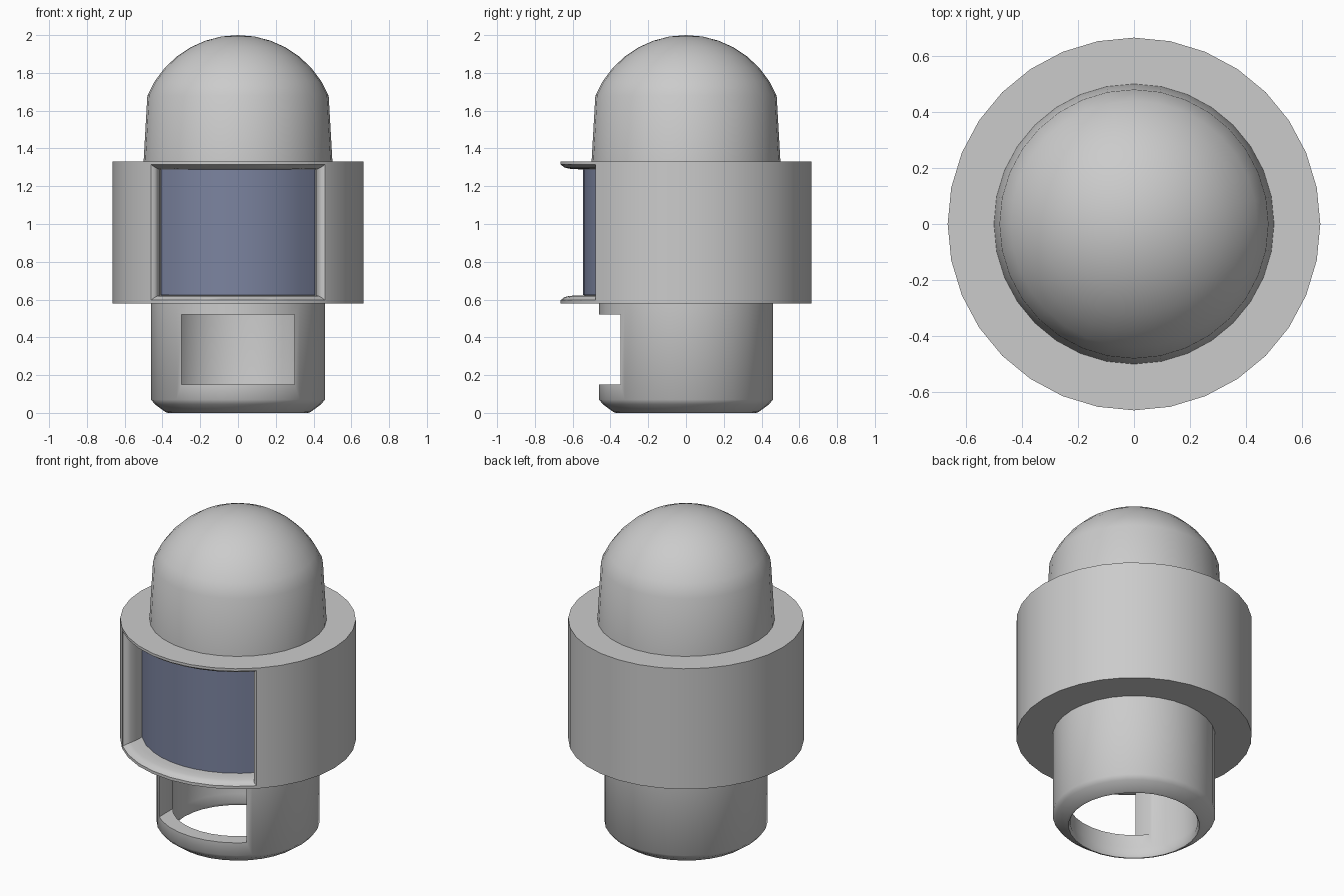
import bpy, bmesh, math

if "Cube" in bpy.data.objects:
    bpy.data.objects.remove(bpy.data.objects["Cube"])

SIDES = 32


def make_object(name, bm):
    bmesh.ops.recalc_face_normals(bm, faces=bm.faces)
    mesh = bpy.data.meshes.new(name)
    bm.to_mesh(mesh)
    bm.free()
    obj = bpy.data.objects.new(name, mesh)
    bpy.context.collection.objects.link(obj)
    return obj


def lathe(name, profile, closed=False):
    """Revolve (radius, z) points around z."""
    bm = bmesh.new()
    verts = [bm.verts.new((r, 0, z)) for r, z in profile]
    pairs = list(zip(verts, verts[1:]))
    if closed:
        pairs.append((verts[-1], verts[0]))
    edges = [bm.edges.new(p) for p in pairs]
    bmesh.ops.spin(bm, geom=verts + edges, cent=(0, 0, 0), axis=(0, 0, 1),
                   angle=math.tau, steps=SIDES)
    bmesh.ops.remove_doubles(bm, verts=bm.verts, dist=0.0005)
    return make_object(name, bm)


def curved_block(name, layers, z_mid, steps=10):
    """Curved front-facing block; each layer is (radius, half width, half height)."""
    bm = bmesh.new()
    rings = []
    for r, w, h in layers:
        xs = [w * (2 * i / steps - 1) for i in range(steps + 1)]
        outline = [(x, -h) for x in xs] + [(x, h) for x in reversed(xs)]
        rings.append([bm.verts.new((x, -math.sqrt(r * r - x * x), z_mid + z))
                      for x, z in outline])
    n = 2 * (steps + 1)
    for a, b in zip(rings, rings[1:]):
        for i in range(n):
            j = (i + 1) % n
            bm.faces.new((a[i], a[j], b[j], b[i]))
    for ring in (rings[0], rings[-1]):
        for i in range(steps):
            bm.faces.new((ring[i], ring[i + 1], ring[n - 2 - i], ring[n - 1 - i]))
    return make_object(name, bm)


def cut(obj, cutter):
    mod = obj.modifiers.new("opening", 'BOOLEAN')
    mod.operation = 'DIFFERENCE'
    mod.solver = 'EXACT'
    mod.object = cutter
    bpy.context.view_layer.objects.active = obj
    bpy.ops.object.modifier_apply(modifier=mod.name)
    bpy.data.objects.remove(cutter)


def smooth(obj, angle=42):
    bpy.ops.object.select_all(action='DESELECT')
    obj.select_set(True)
    bpy.context.view_layer.objects.active = obj
    bpy.ops.object.shade_smooth_by_angle(angle=math.radians(angle))


# Dome: slightly tapered wall and spherical cap
cap = []
for i in range(8):
    a = math.radians(22.6 + (90 - 22.6) * i / 7)
    cap.append((0.52 * math.cos(a), 1.48 + 0.52 * math.sin(a)))
cap[-1] = (0, 2.0)
dome = lathe("dome", [(0.5, 1.33)] + cap)

# Wide middle housing with a recessed, flared front opening
housing = lathe("housing", [(0, 0.58), (0.665, 0.58), (0.665, 1.33), (0, 1.33)])
recess = curved_block("recess_cutter", [
    (0.53, 0.408, 0.333), (0.58, 0.413, 0.334), (0.62, 0.425, 0.337),
    (0.645, 0.44, 0.344), (0.662, 0.46, 0.358), (0.72, 0.485, 0.362)], 0.956)
cut(housing, recess)

# Dark window panel
window = curved_block("window_panel", [(0.52, 0.408, 0.333), (0.545, 0.408, 0.333)], 0.956)
glass = bpy.data.materials.new("window_blue")
glass.diffuse_color = (0.2, 0.23, 0.35, 1)
glass.use_nodes = True
glass.node_tree.nodes["Principled BSDF"].inputs["Base Color"].default_value = glass.diffuse_color
window.data.materials.append(glass)

# Hollow base tube with a rounded lower lip and a rectangular front opening
base = lathe("base_tube", [(0.37, 0.58), (0.46, 0.58), (0.46, 0.07), (0.44, 0.045),
                           (0.385, 0.005), (0.37, 0.0), (0.36, 0.02), (0.37, 0.07)], closed=True)
bm = bmesh.new()
bmesh.ops.create_cube(bm, size=1)
bmesh.ops.scale(bm, vec=(0.6, 0.8, 0.37), verts=bm.verts)
bmesh.ops.translate(bm, vec=(0, -0.4, 0.335), verts=bm.verts)
cut(base, make_object("base_opening_cutter", bm))

for part in (dome, housing, window, base):
    smooth(part)
